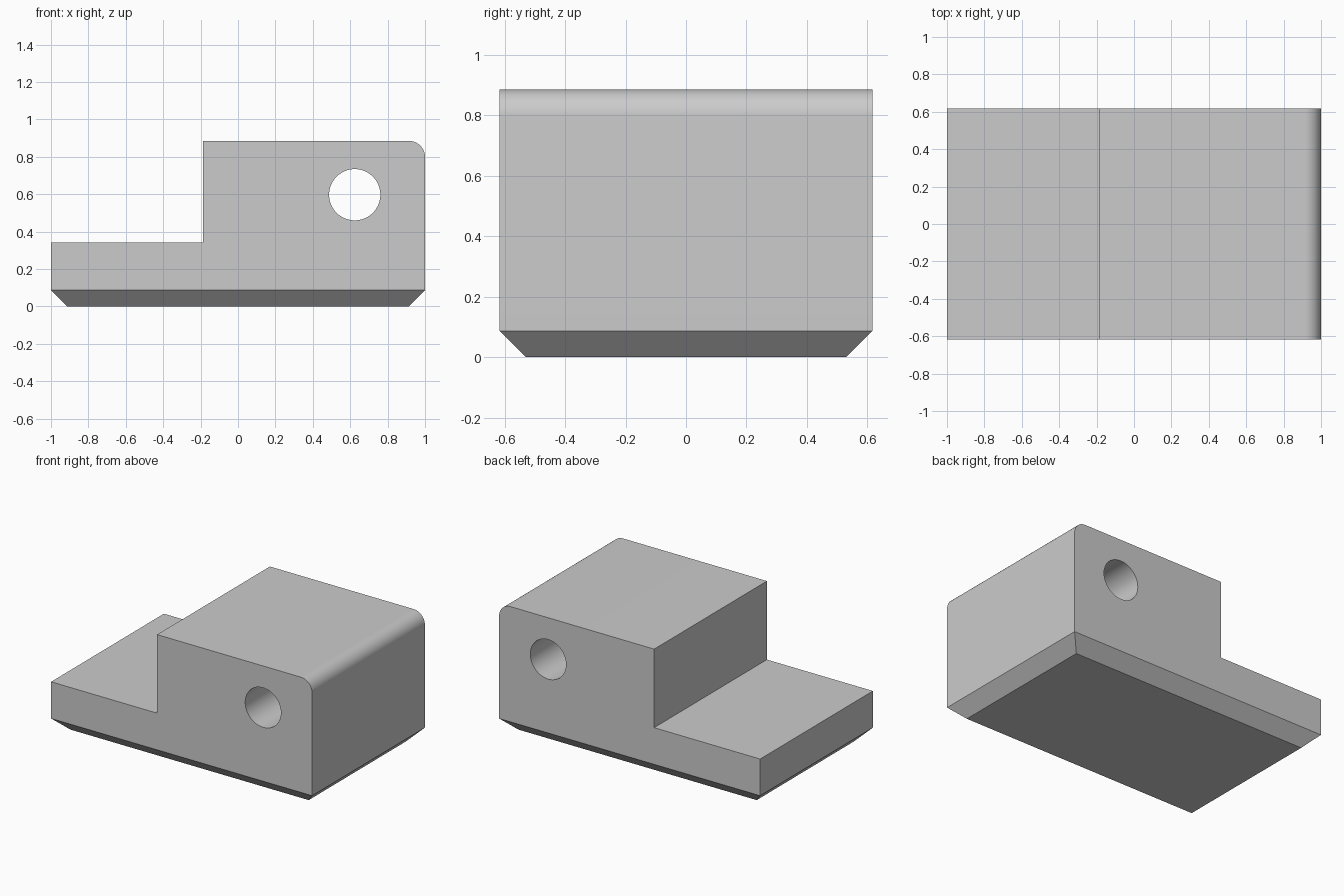
import bpy
import bmesh
from math import sin, cos, pi, radians
from mathutils import Matrix

if "Cube" in bpy.data.objects:
    bpy.data.objects.remove(bpy.data.objects["Cube"], do_unlink=True)

HALF_DEPTH = 0.617
CHAMFER = 0.087
TOP = 0.885
FILLET = 0.087
STEP_X, STEP_Z = -0.188, 0.341
HOLE_X, HOLE_Z, HOLE_R = 0.624, 0.597, 0.137

grey = bpy.data.materials.new("plain grey")
grey.use_nodes = True
colour = (0.6, 0.6, 0.6, 1)
grey.diffuse_color = colour
grey.node_tree.nodes["Principled BSDF"].inputs["Base Color"].default_value = colour


def make_object(name, bm):
    bmesh.ops.recalc_face_normals(bm, faces=bm.faces)
    mesh = bpy.data.meshes.new(name)
    bm.to_mesh(mesh)
    bm.free()
    mesh.materials.append(grey)
    obj = bpy.data.objects.new(name, mesh)
    bpy.context.collection.objects.link(obj)
    return obj


# Stepped side profile with one rounded top corner
profile = [(-1, CHAMFER), (1, CHAMFER)]
for i in range(17):
    a = i / 16 * pi / 2
    profile.append((1 - FILLET + FILLET * cos(a), TOP - FILLET + FILLET * sin(a)))
profile += [(STEP_X, TOP), (STEP_X, STEP_Z), (-1, STEP_Z)]

# Stepped block swept along the depth
bm = bmesh.new()
side = bm.faces.new([bm.verts.new((x, -HALF_DEPTH, z)) for x, z in profile])
sweep = bmesh.ops.extrude_face_region(bm, geom=[side], use_keep_orig=True)
verts = [v for v in sweep["geom"] if isinstance(v, bmesh.types.BMVert)]
bmesh.ops.translate(bm, verts=verts, vec=(0, 2 * HALF_DEPTH, 0))
bmesh.ops.recalc_face_normals(bm, faces=bm.faces)

# Chamfered base: push the underside down and draw it in on all four sides
bm.faces.ensure_lookup_table()
under = min(bm.faces, key=lambda f: f.calc_center_median().z)
base = bmesh.ops.extrude_discrete_faces(bm, faces=[under])["faces"][0]
for v in base.verts:
    v.co.x -= CHAMFER if v.co.x > 0 else -CHAMFER
    v.co.y -= CHAMFER if v.co.y > 0 else -CHAMFER
    v.co.z = 0
block = make_object("stepped_block", bm)

# Cross hole through the tall part
bm = bmesh.new()
bmesh.ops.create_cone(bm, cap_ends=True, segments=64, radius1=HOLE_R,
                      radius2=HOLE_R, depth=2,
                      matrix=Matrix.Translation((HOLE_X, 0, HOLE_Z))
                      @ Matrix.Rotation(radians(90), 4, "X"))
cutter = make_object("hole_cutter", bm)
cutter.hide_render = True

cut = block.modifiers.new("cross_hole", "BOOLEAN")
cut.operation = "DIFFERENCE"
cut.solver = "EXACT"
cut.object = cutter

bpy.ops.object.select_all(action="DESELECT")
bpy.context.view_layer.objects.active = block
block.select_set(True)
bpy.ops.object.modifier_apply(modifier=cut.name)
bpy.data.objects.remove(cutter, do_unlink=True)
bpy.ops.object.shade_smooth_by_angle(angle=radians(30))
